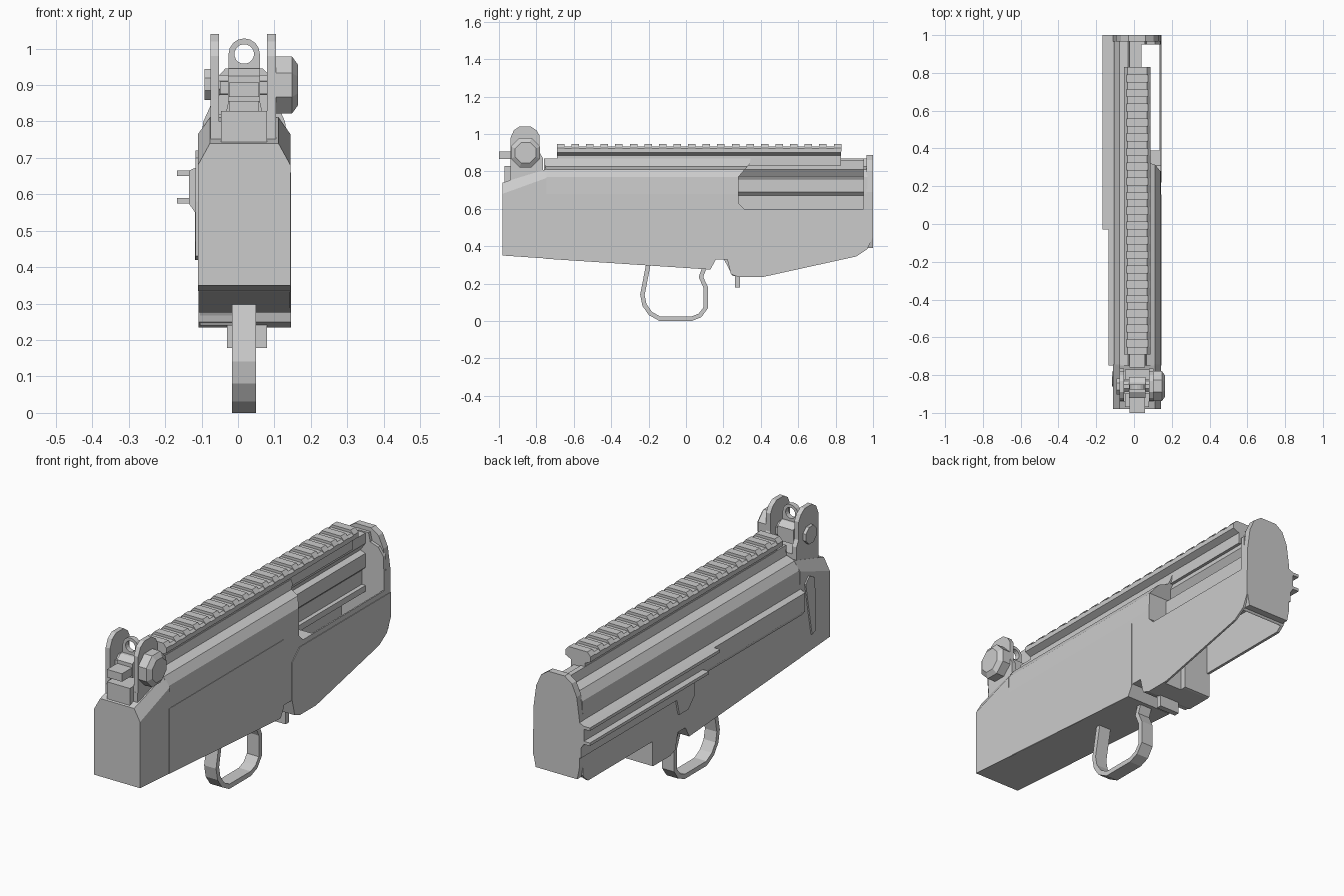
import bpy, bmesh, math

if "Cube" in bpy.data.objects:
    bpy.data.objects.remove(bpy.data.objects["Cube"])

CX = 0.017  # centre line of the body


def loft(name, rings):
    """Skin a list of equal-length point rings and cap both ends."""
    bm = bmesh.new()
    vs = [[bm.verts.new(p) for p in r] for r in rings]
    n = len(rings[0])
    for a, b in zip(vs, vs[1:]):
        for i in range(n):
            bm.faces.new((a[i], a[(i + 1) % n], b[(i + 1) % n], b[i]))
    bm.faces.new(vs[0][::-1])
    bm.faces.new(vs[-1])
    bmesh.ops.recalc_face_normals(bm, faces=bm.faces)
    me = bpy.data.meshes.new(name)
    bm.to_mesh(me)
    bm.free()
    ob = bpy.data.objects.new(name, me)
    bpy.context.collection.objects.link(ob)
    return ob


def along_x(name, pts, x0, x1):  # profile in (y, z)
    return loft(name, [[(x, y, z) for y, z in pts] for x in (x0, x1)])


def along_y(name, pts, y0, y1):  # profile in (x, z)
    return loft(name, [[(x, y, z) for x, z in pts] for y in (y0, y1)])


def box(name, x0, x1, y0, y1, z0, z1):
    return along_x(name, [(y0, z0), (y1, z0), (y1, z1), (y0, z1)], x0, x1)


def mirror(half):  # right half profile, bottom to top, mirrored about CX
    return [(CX + x, z) for x, z in half] + [(CX - x, z) for x, z in half[::-1]]


def ngon(cy, cz, r, n):
    return [(cy + r * math.cos(math.tau * (i + .5) / n), cz + r * math.sin(math.tau * (i + .5) / n)) for i in range(n)]


def boolean(ob, cutter, op='DIFFERENCE'):
    m = ob.modifiers.new('cut', 'BOOLEAN')
    m.operation, m.object, m.solver = op, cutter, 'EXACT'
    bpy.context.view_layer.update()
    me = bpy.data.meshes.new_from_object(ob.evaluated_get(bpy.context.evaluated_depsgraph_get()))
    ob.modifiers.clear()
    ob.data = me
    bpy.data.objects.remove(cutter)


# main housing: cross-section limited by the side outline
body = along_y('housing', mirror([(.126, .1), (.126, .68), (.122, .77), (.095, .81), (.05, .825), (.04, .868)]), -.75, .97)
outline = [(-.8, .336), (.13, .275), (.16, .33), (.22, .33), (.24, .25), (.28, .235), (.41, .235),
           (.91, .345), (.96, .385), (1, .45), (1, 1), (-.8, 1)]
boolean(body, along_x('outline', outline, -.3, .3), 'INTERSECT')
# ejection port, open underside and raised left rear edge
port = [(.28, .63), (.31, .6), (.95, .6), (.95, .95), (.36, .95), (.34, .84), (.28, .77)]
boolean(body, along_x('port_cut', port, .002, .3))
boolean(body, box('well_cut', .041, .136, .39, .95, .1, .7))
boolean(body, box('under_cut', -.095, .136, .42, .955, .1, .57))
boolean(body, box('left_cut', -.3, .136, .42, 1.1, .1, .36))

# bolt and overhanging lip inside the port
along_y('bolt', [(-.02, .59), (.02, .59), (.02, .67), (.04, .69), (.04, .76), (.012, .77), (.04, .81),
                 (.04, .862), (-.02, .862)], .27, .96)

# thin right side panels
along_x('right_rear_panel', [(.22, .33), (.24, .25), (.28, .235), (.41, .235), (.91, .345), (.97, .385), (1, .45),
                             (1, .575), (.28, .575), (.22, .52)], .136, .146)
along_x('right_front_panel', [(-.75, .334), (.13, .275), (.155, .32), (.155, .66), (-.75, .66)], .138, .145)

# arched back plate
along_y('back_plate', mirror([(.115, .39), (.127, .45), (.127, .69), (.112, .8), (.085, .86), (.045, .888)]), .965, 1)

# tapered front block
front = mirror([(.127, .35), (.127, .68), (.094, .74)])
back = mirror([(.127, .334), (.127, .765), (.094, .812)])
loft('front_block', [[(x, -.98, z) for x, z in front], [(x, -.745, z) for x, z in back]])
along_x('left_lever', [(-.86, .43), (-.83, .42), (-.8, .58), (-.78, .69), (-.81, .72), (-.85, .7), (-.86, .58)], -.117, -.1)

# left side rails
along_y('left_strip', [(-.1, .55), (-.118, .55), (-.135, .575), (-.135, .665), (-.1, .68)], -.75, 1)
for nm, z, y0 in (('upper', .65, -.03), ('lower', .575, .06)):
    box('left_rail_' + nm, -.168, -.12, y0, 1, z, z + .015)
along_x('left_plate', [(-.02, .56), (.1, .56), (.1, .47), (.15, .42), (.22, .42), (.24, .5), (1, .5), (1, .57), (-.02, .57)],
        -.118, -.1)

# magazine well and catch
along_x('magazine_well_front', [(.2, .335), (.25, .24), (.41, .24), (.41, .4), (.2, .4)], -.104, .04)
box('catch', -.03, .08, .262, .29, .178, .26)

# trigger guard: strip along a path
path = [(-.2, .31), (-.233, .14), (-.222, .085), (-.19, .04), (-.14, .012), (.03, .012), (.075, .03), (.105, .07),
        (.105, .18), (.08, .235), (.1, .29)]
rings = []
for i, (y, z) in enumerate(path):
    a, b = path[max(i - 1, 0)], path[min(i + 1, len(path) - 1)]
    d = math.hypot(b[0] - a[0], b[1] - a[1])
    ny, nz = -(b[1] - a[1]) / d * .012, (b[0] - a[0]) / d * .012
    rings.append([(-.016, y - ny, z - nz), (.05, y - ny, z - nz), (.05, y + ny, z + nz), (-.016, y + ny, z + nz)])
loft('trigger_guard', rings)

# toothed top rail
along_y('top_rail', mirror([(.038, .83), (.038, .885), (.07, .9), (.07, .922), (.058, .932)]), -.69, .83)
for i in range(20):
    y = -.69 + i * .0779
    along_y(f'rail_tooth_{i}', mirror([(.07, .905), (.07, .925), (.052, .945)]), y, y + .04)
box('rail_support', -.023, .057, -.76, -.68, .79, .87)

# rear sight: base, two ears, axle, knobs and aperture
box('sight_base', -.047, .08, -.97, -.77, .7, .828)
box('sight_floor', -.075, .103, -.94, -.765, .74, .80)
ear = [(-.94, .74), (-.765, .74), (-.765, .87), (-.782, .9), (-.782, .99), (-.8, 1.02), (-.83, 1.04), (-.89, 1.04),
       (-.92, 1.02), (-.938, .98), (-.938, .86)]
for s, x in (('left', -.076), ('right', .08)):
    along_x('sight_ear_' + s, ear, x, x + .024)
along_x('sight_axle', ngon(-.86, .9, .03, 8), -.08, .11)
along_x('left_knob', ngon(-.86, .902, .046, 8), -.092, -.07)
loft('right_knob', [[(x, y, z) for y, z in ngon(-.858, .9, r, 8)] for x, r in ((.104, .085), (.148, .085), (.165, .06))])
along_x('sight_carrier', [(-.92, .855), (-.81, .855), (-.81, .925), (-.84, .945), (-.89, .945), (-.92, .925)], -.027, .06)
box('sight_crossbar', -.05, .087, -.9, -.82, .875, .91)
box('sight_tongue', -.025, .058, -1, -.9, .867, .907)
outer = along_y('aperture', [(-.026, .93), (.06, .93)] +
                [(CX + .043 * math.cos(a * math.pi / 8), .985 + .043 * math.sin(a * math.pi / 8)) for a in range(9)], -.875, -.85)
boolean(outer, along_y('hole_cut', [(CX + x - .0, z) for x, z in ngon(0, .985, .027, 16)], -.95, -.8))
